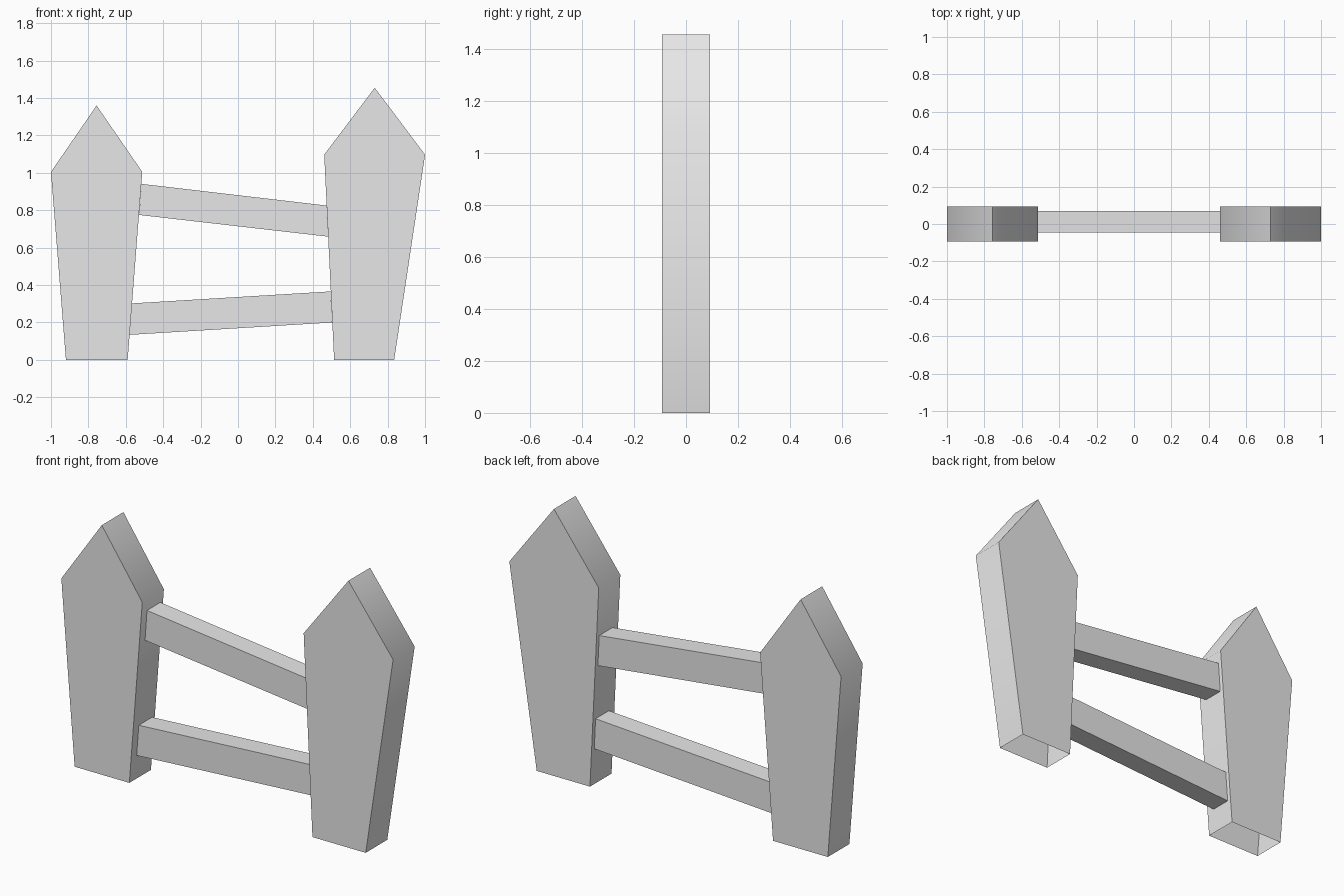
import bpy
import bmesh
from math import radians

cube = bpy.data.objects.get("Cube")
if cube:
    bpy.data.objects.remove(cube, do_unlink=True)

GREY = (0.8, 0.8, 0.8, 1.0)
grey = bpy.data.materials.new("plain_grey")
grey.use_nodes = True
grey.diffuse_color = GREY
for node in grey.node_tree.nodes:
    if node.type == 'BSDF_PRINCIPLED':
        node.inputs["Base Color"].default_value = GREY


def extrude_profile(name, outline, front, back, open_sides):
    """Extrude an x-z outline along y, leaving the listed outline sides open."""
    bm = bmesh.new()
    near = [bm.verts.new((x, front, z)) for x, z in outline]
    far = [bm.verts.new((x, back, z)) for x, z in outline]
    bm.faces.new(near)
    bm.faces.new(far[::-1])
    count = len(outline)
    for i in range(count):
        if i not in open_sides:
            j = (i + 1) % count
            bm.faces.new((near[j], near[i], far[i], far[j]))
    mesh = bpy.data.meshes.new(name)
    bm.to_mesh(mesh)
    bm.free()
    mesh.materials.append(grey)
    mesh.shade_smooth()
    mesh.set_sharp_from_angle(angle=radians(60))
    obj = bpy.data.objects.new(name, mesh)
    bpy.context.scene.collection.objects.link(obj)
    return obj


# Pointed posts, flaring upward, hollow at the foot
posts = {
    "right_post": [(-0.92, 0), (-0.59, 0), (-0.512, 1.005), (-0.756, 1.36), (-1.0, 1.005)],
    "left_post": [(0.514, 0), (0.835, 0), (1.0, 1.097), (0.731, 1.455), (0.461, 1.097)],
}
for name, outline in posts.items():
    extrude_profile(name, outline, -0.093, 0.093, open_sides=[0])

# Slanted rails, open where they butt against the posts
rails = {
    "upper_rail": [(-0.529, 0.775), (0.482, 0.659), (0.474, 0.825), (-0.517, 0.941)],
    "lower_rail": [(-0.58, 0.134), (0.504, 0.2), (0.496, 0.366), (-0.567, 0.302)],
}
for name, outline in rails.items():
    extrude_profile(name, outline, -0.045, 0.07, open_sides=[1, 3])
